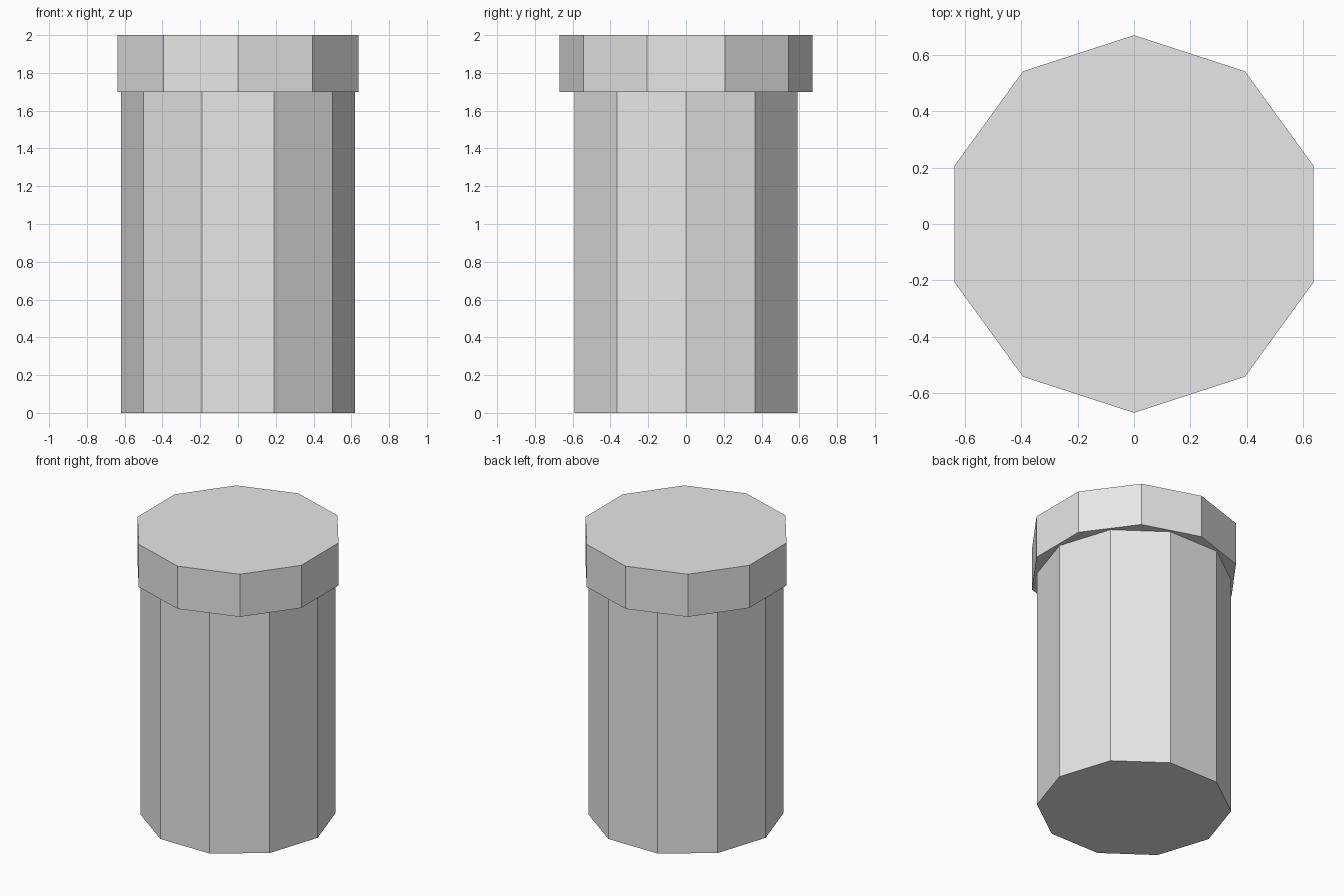
import bpy
import math

cube = bpy.data.objects.get("Cube")
if cube:
    bpy.data.objects.remove(cube, do_unlink=True)

GREY = (0.8, 0.8, 0.8, 1.0)
grey = bpy.data.materials.new("light grey")
grey.use_nodes = True
grey.diffuse_color = GREY
grey.node_tree.nodes["Principled BSDF"].inputs["Base Color"].default_value = GREY


def decagon_prism(name, radius, bottom, top, first_corner):
    """Ten-sided prism with one corner at the given angle from +x."""
    bpy.ops.mesh.primitive_cylinder_add(
        vertices=10, radius=radius, depth=top - bottom,
        location=(0, 0, (bottom + top) / 2))
    obj = bpy.context.object
    obj.name = name
    # the primitive starts with a corner on +y
    obj.rotation_euler.z = first_corner - math.pi / 2
    obj.data.materials.append(grey)
    return obj


# Body has corners on the x axis, the wider cap has corners on the y axis
decagon_prism("body", 0.62, 0.0, 1.7, 0.0)
decagon_prism("cap", 0.67, 1.7, 2.0, math.pi / 2)
